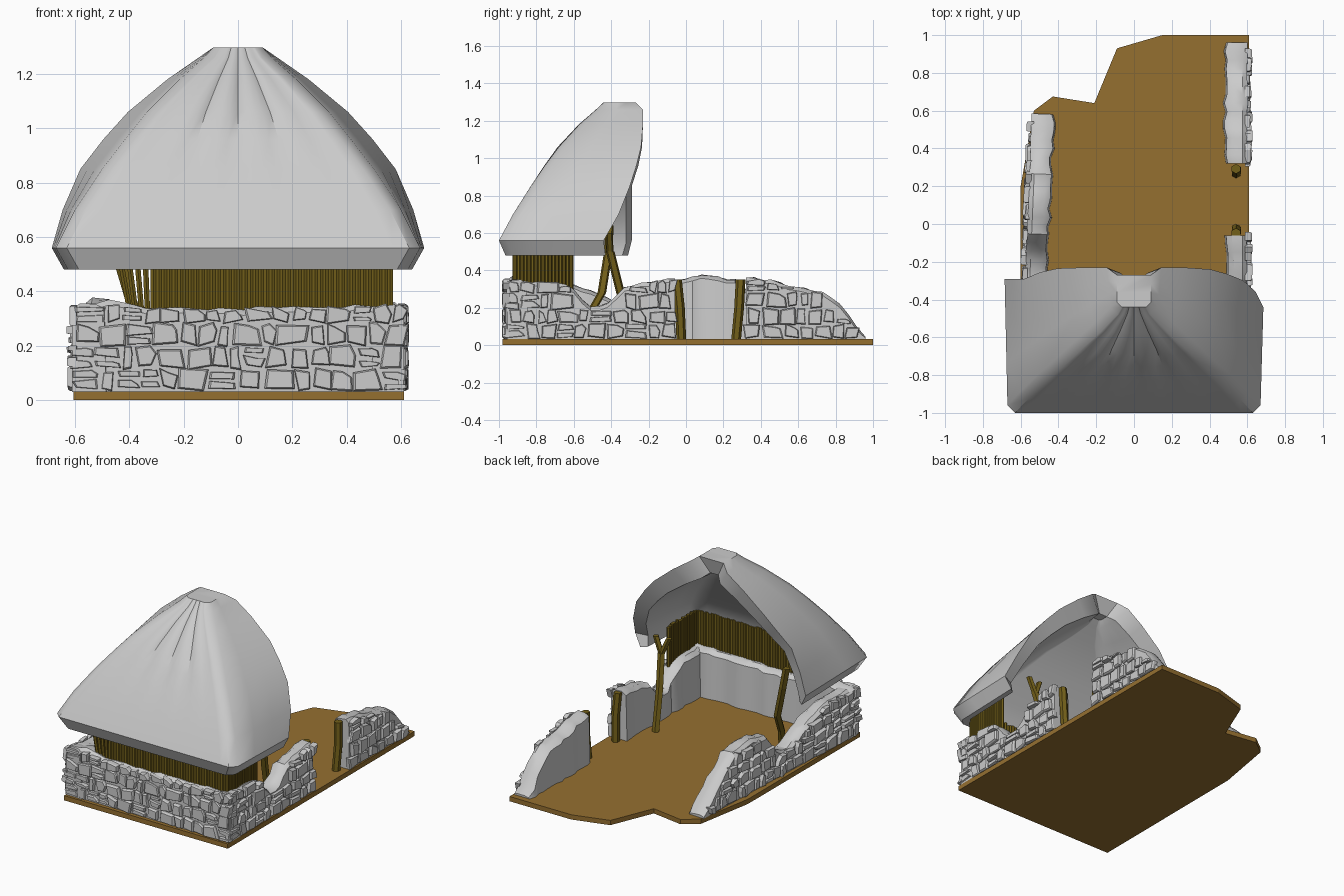
import bpy, bmesh, math, random
from mathutils import Vector

if "Cube" in bpy.data.objects:
    bpy.data.objects.remove(bpy.data.objects["Cube"])
random.seed(7)
R = random.uniform

def material(name, col):
    m = bpy.data.materials.new(name)
    m.diffuse_color = (*col, 1)
    m.use_nodes = True
    m.node_tree.nodes["Principled BSDF"].inputs["Base Color"].default_value = m.diffuse_color
    return m

EARTH = material("earth", (0.30, 0.16, 0.03))
WOOD = material("wood", (0.17, 0.115, 0.01))

def finish(name, bm, mat=None, angle=None):
    bmesh.ops.recalc_face_normals(bm, faces=bm.faces)
    me = bpy.data.meshes.new(name)
    bm.to_mesh(me)
    bm.free()
    ob = bpy.data.objects.new(name, me)
    bpy.context.collection.objects.link(ob)
    if mat:
        me.materials.append(mat)
    if angle:
        bpy.ops.object.select_all(action='DESELECT')
        ob.select_set(True)
        bpy.context.view_layer.objects.active = ob
        bpy.ops.object.shade_smooth_by_angle(angle=math.radians(angle))
    return ob

def loft(bm, rings, closed=True, caps=True):
    vs = [[bm.verts.new(p) for p in r] for r in rings]
    n = len(vs[0])
    for a, b in zip(vs, vs[1:]):
        for i in range(n if closed else n - 1):
            j = (i + 1) % n
            bm.faces.new((a[i], a[j], b[j], b[i]))
    if caps:
        bm.faces.new(vs[0][::-1])
        bm.faces.new(vs[-1])
    return vs

def tube(bm, pts, r, n=5):
    loft(bm, [[(x + r * math.cos(math.tau * (i + .5) / n), y + r * math.sin(math.tau * (i + .5) / n), z)
               for i in range(n)] for x, y, z in pts])

def interp(prof, s):
    for (a, b), (c, d) in zip(prof, prof[1:]):
        if s <= c:
            return b + (d - b) * max(0, s - a) / (c - a)
    return prof[-1][1]

# Floor slab with broken back edge
outline = [(-.605, -.98), (.61, -.98), (.61, 1), (.15, 1), (-.09, .93), (-.21, .64),
           (-.43, .675), (-.53, .6), (-.6, .2)]
bm = bmesh.new()
loft(bm, [[(x, y, z) for x, y in outline] for z in (0, .032)])
finish("floor", bm, EARTH)

# Walls: ragged-topped sections, with raised stones on the outer face
def wall(name, p0, p1, out, prof, th):
    p0, d, n = Vector(p0), Vector(p1) - Vector(p0), Vector(out)
    length = d.length
    d.normalize()
    def P(s, o, z):
        q = p0 + d * s + n * o
        return (q.x, q.y, z)
    bm = bmesh.new()
    rings, steps = [], max(3, round(length / .045))
    for k in range(steps + 1):
        s = length * k / steps
        h = max(.045, interp(prof, s) + R(-.007, .007))
        t = th + R(-.008, .012)
        c = min(.02, (h - .03) / 2)
        rings.append([P(s, 0, .03), P(s, R(-.004, .004), h - c), P(s, -.025, h),
                      P(s, -t + .03, h + R(-.006, .006)), P(s, -t, h - c), P(s, -t - .008, .03)])
    loft(bm, rings)
    finish(name, bm, angle=35)
    bm = bmesh.new()
    z, row = .036, 0
    while z < .36:
        rh = R(.068, .09)
        s = R(-.02, .015)
        while s < length - .02:
            w = R(.05, .125)
            top = min(z + rh, min(interp(prof, max(0, s)), interp(prof, min(length, s + w))) + .004)
            if top - z > .03:
                g, hh = .006, top - z
                a, b, lo, hi = s + g, min(s + w, length + .015) - g, z + g, top - g
                if R(0, 1) < .3 and w > .07:          # split into two small stones
                    m = (lo + hi) / 2 + R(-.008, .008)
                    spans = [(lo, m - g), (m + g, hi)]
                else:
                    spans = [(lo, hi)]
                for l, h in spans:
                    j = min(.011, (h - l) * .25)
                    poly = [(a, l), (b, l), (b, h), (a, h)]
                    if R(0, 1) < .4:
                        poly = [(a, l), (b, l), (b, h - (h - l) * .35), (b - (b - a) * .3, h), (a, h)]
                    poly = [(u + R(-j, j), max(.033, v + R(-j, j))) for u, v in poly]
                    cu = sum(u for u, _ in poly) / len(poly)
                    cv = sum(v for _, v in poly) / len(poly)
                    dep = R(.014, .028)
                    tilt = R(-.06, .06)
                    loft(bm, [[P(cu + (u - cu) * k, o + tilt * (u - cu) * (o > 0), cv + (v - cv) * k) for u, v in poly]
                              for k, o in ((1, -.012), (1, dep * .6), (.86, dep))])
            s += w
        z += rh
    finish(name + "_stones", bm)

wall("front_wall", (-.61, -.955), (.61, -.955), (0, -1),
     [(0, .345), (.1, .365), (.16, .375), (.2, .345), (.5, .335), (.9, .345), (1.22, .35)], .1)
wall("right_wall_front", (.6, -.96), (.6, -.06), (1, 0),
     [(0, .345), (.33, .33), (.39, .28), (.43, .2), (.52, .21), (.62, .3), (.75, .34), (.9, .355)], .105)
wall("right_wall_back", (.6, .32), (.6, .96), (1, 0),
     [(0, .36), (.12, .35), (.28, .31), (.4, .29), (.5, .22), (.58, .12), (.64, .045)], .11)
wall("left_wall", (-.605, -.96), (-.54, .585), (-1, .04),
     [(0, .35), (.33, .34), (.5, .27), (.7, .17), (.8, .21), (.91, .35), (1.06, .375),
      (1.24, .345), (1.4, .2), (1.55, .05)], .11)

# Pole fence above the front and right walls
bm = bmesh.new()
def pole(x, y, lean=0):
    tube(bm, [(x, y, .28), (x + lean, y, .57 + R(-.008, .008))], .0115, 6)
for i in range(49):
    x = .56 - i * .0198
    pole(x, -.915, -.05 * max(0, (i - 44) / 4))
for i in range(1, 17):
    pole(.56, -.915 + i * .0188)
finish("pole_fence", bm, WOOD)

# Bent roof posts and door posts
bm = bmesh.new()
tube(bm, [(.42, -.28, .03), (.44, -.35, .28), (.465, -.405, .5)], .024)
tube(bm, [(.465, -.405, .49), (.51, -.41, .6)], .019)
tube(bm, [(.465, -.405, .49), (.42, -.42, .6)], .019)
finish("right_forked_post", bm, WOOD)
bm = bmesh.new()
tube(bm, [(-.32, -.565, .03), (-.34, -.53, .14), (-.365, -.45, .28), (-.43, -.415, .5), (-.46, -.41, .64)], .024)
finish("left_bent_post", bm, WOOD)
for name, y0, y1 in (("door_post_front", -.025, -.048), ("door_post_back", .268, .292)):
    bm = bmesh.new()
    tube(bm, [(.54, y0, .03), (.545, (y0 + y1) / 2 + .004, .2), (.54, y1, .35)], .026, 6)
    finish(name, bm, WOOD)

# Thatched roof: half-hipped shell, open at the back
# level: z, half width at front, half width at back, front y, left back y, right back y
LEVELS = [(.48, .625, .64, -.965, -.31, -.43), (.56, .67, .685, -1, -.29, -.44),
          (.70, .60, .645, -.925, -.29, -.36), (.85, .50, .58, -.83, -.29, -.30),
          (.96, .415, .495, -.755, -.255, -.265), (1.06, .335, .405, -.68, -.235, -.24),
          (1.18, .215, .26, -.57, -.23, -.23), (1.26, .125, .145, -.48, -.23, -.23),
          (1.298, .09, .09, -.44, -.27, -.27)]
NF = 20
def roof_ring(z, xf, xb, yf, yl, yr, fold):
    c = min(.04, xf * .3)
    pts = [(-xb, yl, z)]
    pts += [(-xb + (xb - xf) * k, yl + (yf + c - yl) * k, z) for k in (.33, .67, 1)]
    for i in range(NF + 1):
        u = -1 + 2 * i / NF
        dy = fold * (1 if i % 4 == 2 else -.3) * (1 - u * u)
        pts.append((u * (xf - c), yf + dy, z))
    pts += [(xb - (xb - xf) * k, yr + (yf + c - yr) * k, z) for k in (1, .67, .33)]
    return pts + [(xb, yr, z)]

outer, inner = [], []
for k, (z, xf, xb, yf, yl, yr) in enumerate(LEVELS):
    fold = .022 * max(0, 1 - abs(z - 1.08) / .24)
    outer.append(roof_ring(z, xf, xb, yf, yl, yr, fold))
    t = .035 if k == 0 else .075
    inner.append(roof_ring(.48 + (z - .48) * .87, max(.03, xf - t), max(.03, xb - t),
                           min(yf + t, -.36), yl - .03, yr - .03, 0))
bm = bmesh.new()
o = loft(bm, outer, False, False)
i_ = loft(bm, inner, False, False)
bm.faces.new(o[-1])
bm.faces.new(i_[-1])
for a in range(len(o[0]) - 1):                        # bottom rim
    bm.faces.new((o[0][a], o[0][a + 1], i_[0][a + 1], i_[0][a]))
for e in (0, -1):                                     # back rim
    for a in range(len(o) - 1):
        bm.faces.new((o[a][e], o[a + 1][e], i_[a + 1][e], i_[a][e]))
bm.faces.new((o[-1][0], o[-1][-1], i_[-1][-1], i_[-1][0]))
finish("thatched_roof", bm, angle=38)
